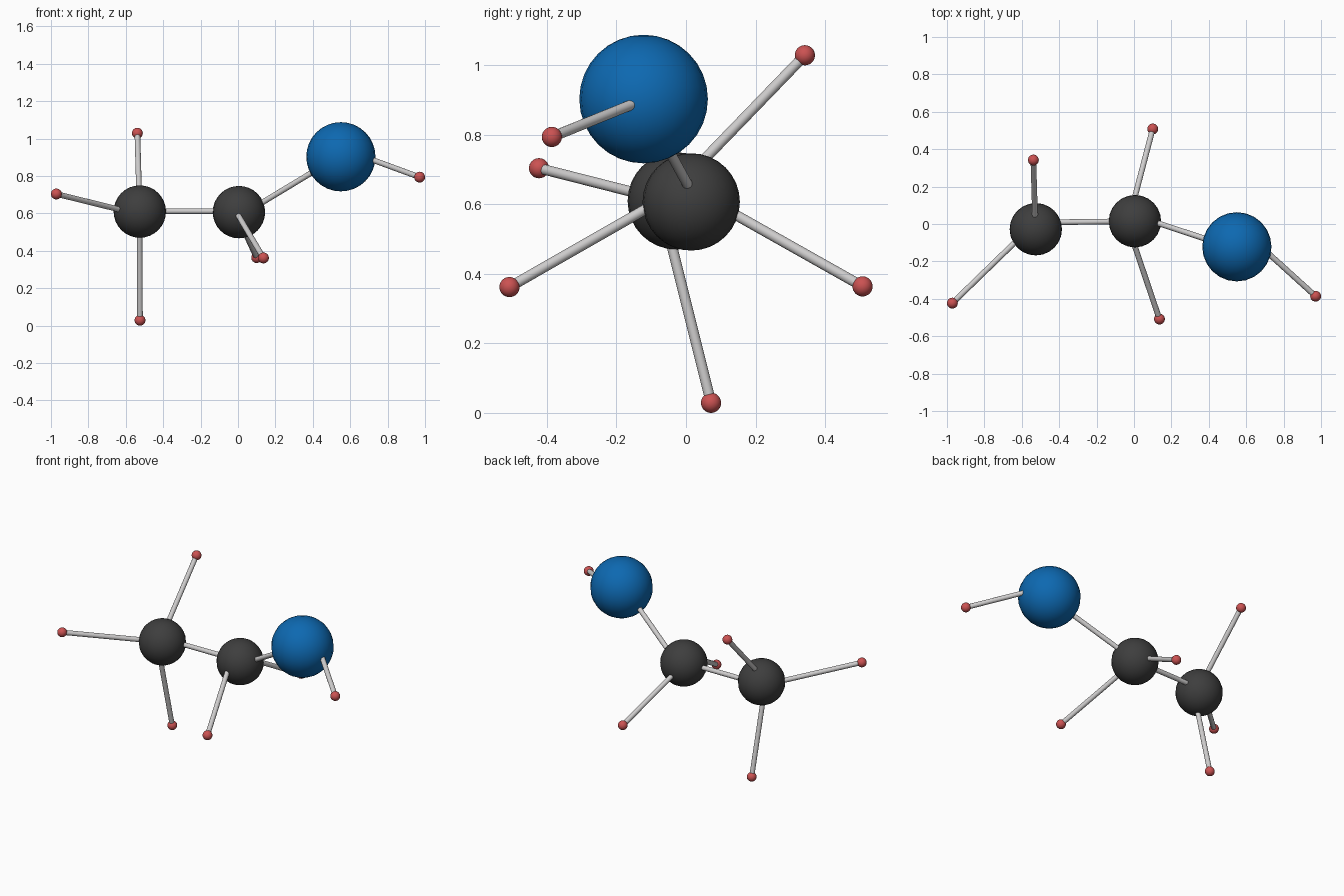
import bpy
from math import radians
from mathutils import Vector

cube = bpy.data.objects.get("Cube")
if cube:
    bpy.data.objects.remove(cube, do_unlink=True)


def material(name, rgb):
    mat = bpy.data.materials.new(name)
    mat.use_nodes = True
    mat.diffuse_color = (*rgb, 1)
    mat.node_tree.nodes["Principled BSDF"].inputs["Base Color"].default_value = (*rgb, 1)
    return mat


blue = material("blue", (0.004, 0.14, 0.44))
charcoal = material("charcoal", (0.048, 0.048, 0.048))
red = material("red", (0.6, 0.085, 0.085))
light_grey = material("light grey", (0.62, 0.61, 0.61))


def finish(name, mat):
    obj = bpy.context.object
    obj.name = name
    obj.data.materials.append(mat)
    bpy.ops.object.shade_smooth_by_angle(angle=radians(40))


def ball(name, centre, radius, mat):
    bpy.ops.mesh.primitive_uv_sphere_add(
        segments=24, ring_count=16, radius=radius, location=centre)
    finish(name, mat)


def rod(name, start, end):
    start, end = Vector(start), Vector(end)
    axis = end - start
    bpy.ops.mesh.primitive_cylinder_add(
        vertices=16, radius=0.015, depth=axis.length, location=(start + end) / 2,
        rotation=axis.to_track_quat("Z", "Y").to_euler())
    finish(name, light_grey)


# Large balls
ball("middle_ball", (0.005, 0.015, 0.607), 0.14, charcoal)
ball("end_ball", (-0.525, -0.028, 0.61), 0.14, charcoal)
ball("large_ball", (0.55, -0.122, 0.903), 0.185, blue)

# Rods joining the large balls
rod("middle_to_end_rod", (0.005, 0.015, 0.612), (-0.525, 0.008, 0.612))
rod("middle_to_large_rod", (0.005, 0.045, 0.583), (0.55, -0.135, 0.912))

# Small balls on thin rods: name, ball centre, inner end of the rod
tips = [
    ("end_upper", (-0.538, 0.342, 1.029), (-0.527, -0.03, 0.644)),
    ("end_outer", (-0.971, -0.423, 0.704), (-0.525, 0.01, 0.594)),
    ("end_lower", (-0.524, 0.072, 0.029), (-0.527, -0.073, 0.61)),
    ("middle_back", (0.1, 0.508, 0.364), (-0.03, 0.013, 0.643)),
    ("middle_front", (0.136, -0.508, 0.362), (-0.04, 0.013, 0.66)),
    ("large_outer", (0.971, -0.386, 0.794), (0.6, -0.05, 0.93)),
]
for name, centre, inner in tips:
    ball(name + "_small_ball", centre, 0.029, red)
    rod(name + "_rod", inner, centre)
